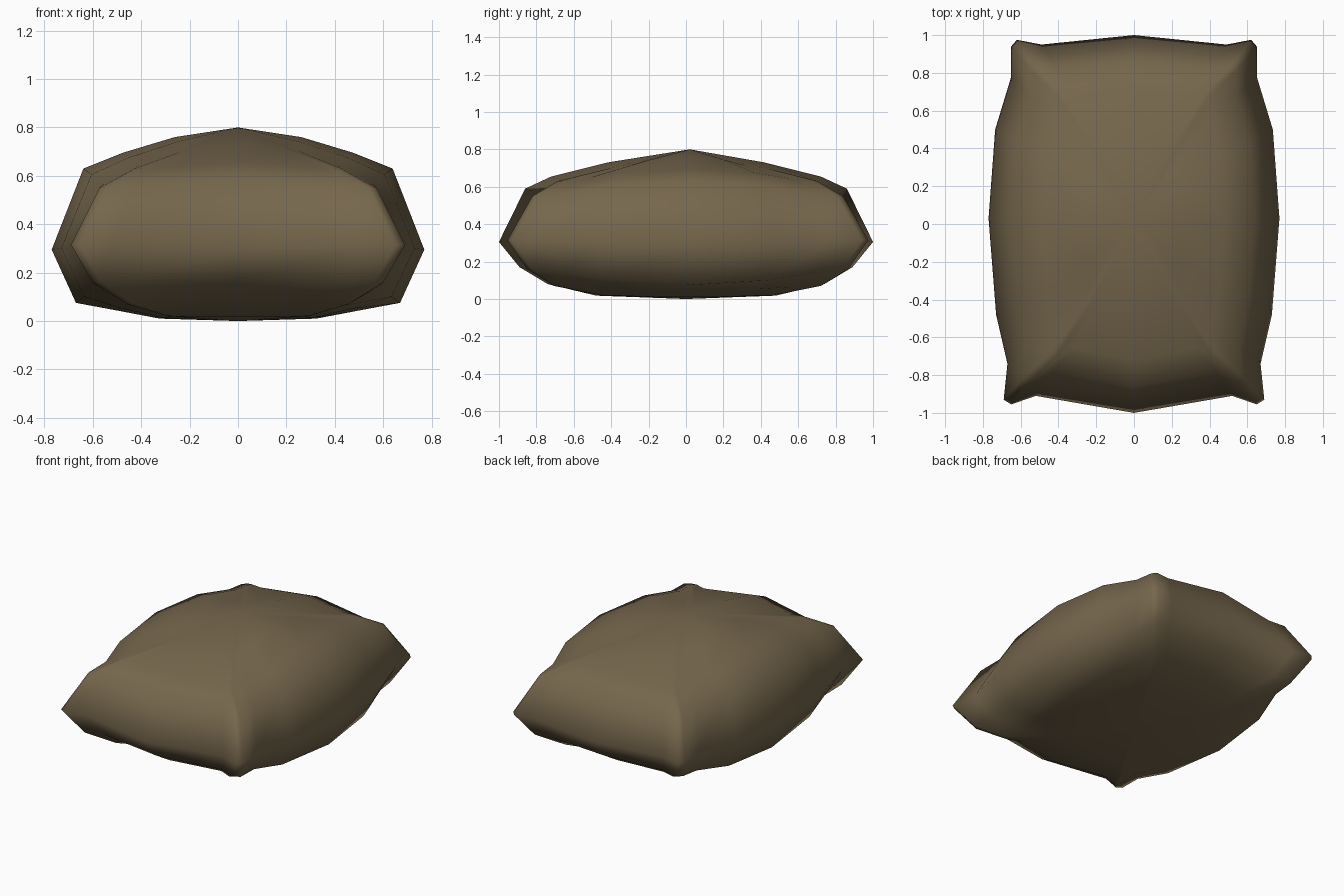
import bpy, bmesh

if "Cube" in bpy.data.objects:
    bpy.data.objects.remove(bpy.data.objects["Cube"])

# Seam outline, right half, back to front: x, y, corner weight, is-end flag
OUTLINE = [(0, 1.0, 0, 1), (.49, .95, .75, 1), (.62, .975, 1, 1), (.65, .94, 1, 0),
           (.65, .78, .8, 0), (.735, .5, .3, 0), (.77, .03, 0, 0), (.73, -.48, .3, 0),
           (.67, -.74, .8, 0), (.69, -.93, 1, 0), (.65, -.955, 1, 1), (.52, -.91, .75, 1),
           (0, -1.0, 0, 1)]

# Rings top to bottom: x scale, y scale, z at sides, z at ends, z at corners
RINGS = [(.34, .42, .76, .73, .70),
         (.62, .72, .695, .655, .63),
         (.83, .86, .63, .59, .55),
         (1, 1, .295, .305, .315),
         (.87, .89, .075, .17, .16),
         (.66, .74, .045, .08, .07),
         (.42, .48, .01, .018, .02)]

fabric = bpy.data.materials.new("brown_fabric")
fabric.diffuse_color = (.18, .135, .073, 1)
fabric.use_nodes = True
fabric.node_tree.nodes["Principled BSDF"].inputs["Base Color"].default_value = fabric.diffuse_color

# Sack body: stacked rings joined by quads, closed by a fan at top and bottom
bm = bmesh.new()
full = OUTLINE + [(-x, y, w, e) for x, y, w, e in OUTLINE[-2:0:-1]]
rings = []
for sx, sy, zs, ze, zc in RINGS:
    rings.append([bm.verts.new((x * sx, y * sy, (ze if e else zs) * (1 - w) + zc * w))
                  for x, y, w, e in full])
top = bm.verts.new((0, .02, .80))
bottom = bm.verts.new((0, 0, 0))
n = len(full)
for i in range(n):
    j = (i + 1) % n
    bm.faces.new((top, rings[0][i], rings[0][j]))
    bm.faces.new((bottom, rings[-1][j], rings[-1][i]))
    for a, b in zip(rings, rings[1:]):
        bm.faces.new((a[i], b[i], b[j], a[j]))
bmesh.ops.recalc_face_normals(bm, faces=bm.faces)
for f in bm.faces:
    f.smooth = True
mesh = bpy.data.meshes.new("stuffed_sack")
bm.to_mesh(mesh)
bm.free()
mesh.materials.append(fabric)
sack = bpy.data.objects.new("stuffed_sack", mesh)
bpy.context.collection.objects.link(sack)
